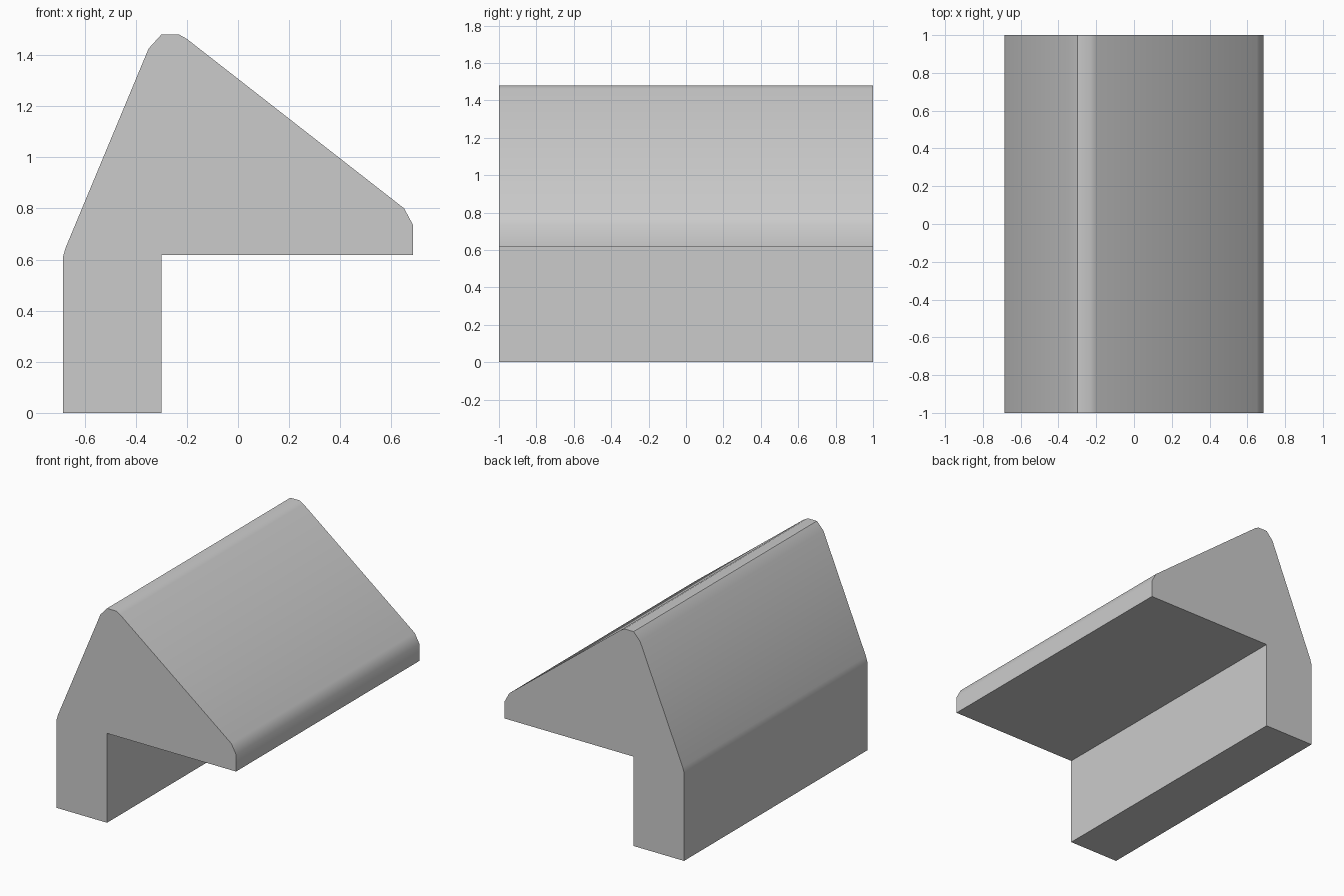
import bpy
import bmesh
import math
from mathutils import Vector

cube = bpy.data.objects.get("Cube")
if cube:
    bpy.data.objects.remove(cube, do_unlink=True)

# Plain grey material
grey = bpy.data.materials.new("plain grey")
grey.use_nodes = True
colour = (0.6, 0.6, 0.6, 1.0)
grey.diffuse_color = colour
grey.node_tree.nodes["Principled BSDF"].inputs["Base Color"].default_value = colour

# Cross-section in x and z: post, rounded ridge, sloping overhang
profile = [
    (-0.685, 0), (-0.3, 0), (-0.3, 0.617), (0.685, 0.617),
    (0.685, 0.735), (0.65, 0.8), (-0.2, 1.463), (-0.23, 1.48),
    (-0.3, 1.48), (-0.35, 1.425), (-0.675, 0.645), (-0.685, 0.61),
]
half_length = 1.0

# Extrude the cross-section along y
bm = bmesh.new()
front = bm.faces.new([bm.verts.new((x, -half_length, z)) for x, z in profile])
swept = bmesh.ops.extrude_face_region(bm, geom=[front], use_keep_orig=True)
back_verts = [v for v in swept["geom"] if isinstance(v, bmesh.types.BMVert)]
bmesh.ops.translate(bm, verts=back_verts, vec=Vector((0, 2 * half_length, 0)))
bmesh.ops.recalc_face_normals(bm, faces=bm.faces)

mesh = bpy.data.meshes.new("angled_cap_bar")
bm.to_mesh(mesh)
bm.free()
mesh.materials.append(grey)
bar = bpy.data.objects.new("angled_cap_bar", mesh)
bpy.context.collection.objects.link(bar)

# Smooth the rounded corners, keep the hard edges
bpy.ops.object.select_all(action="DESELECT")
bar.select_set(True)
bpy.context.view_layer.objects.active = bar
bpy.ops.object.shade_smooth_by_angle(angle=math.radians(40))
